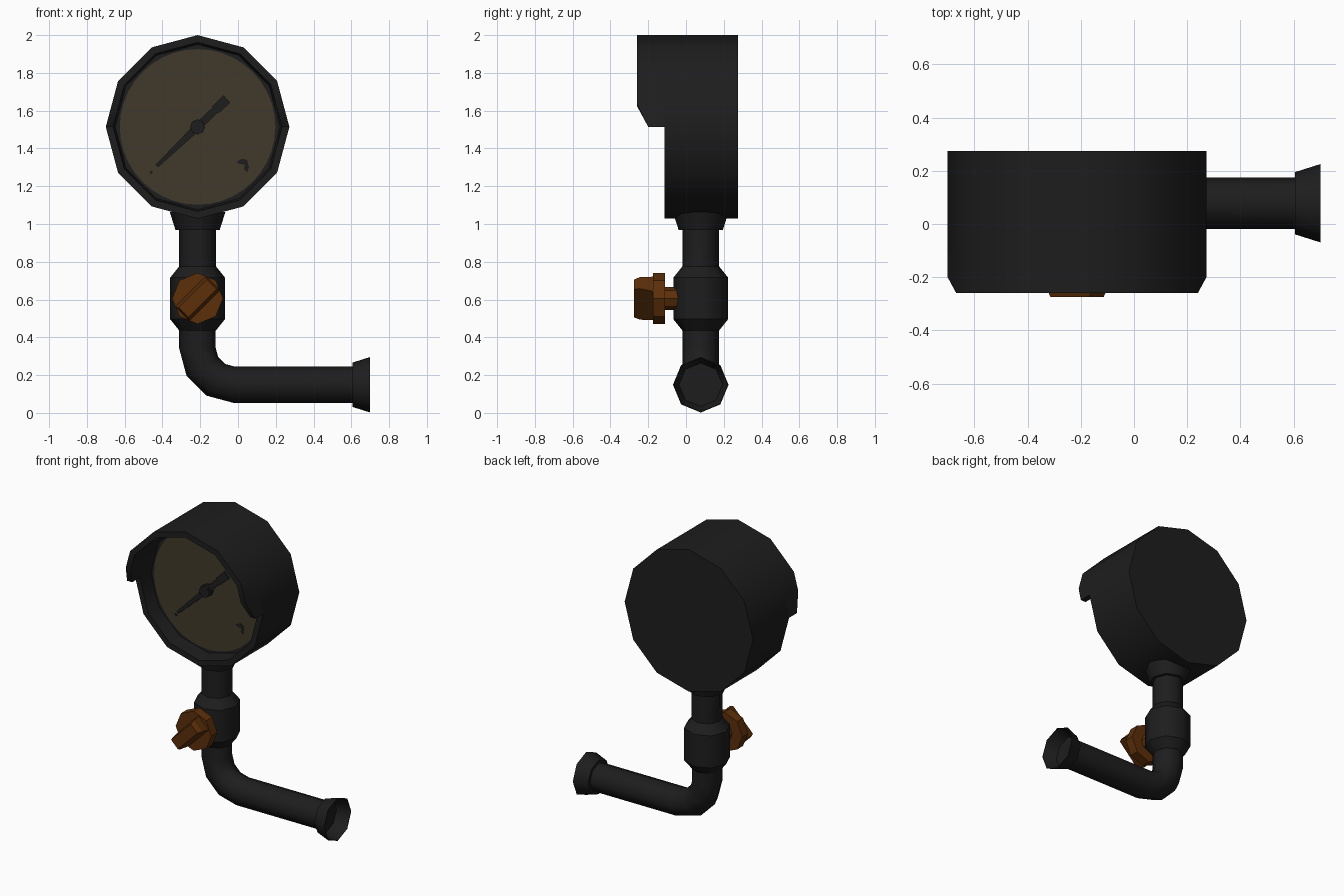
import bpy, bmesh, math
from mathutils import Vector, Matrix

if "Cube" in bpy.data.objects:
    bpy.data.objects.remove(bpy.data.objects["Cube"])

CX, CY = -0.214, 0.078      # pipe axis
GZ, PZ, VZ = 1.514, 0.149, 0.606   # heights of gauge, outlet pipe, valve
R = 0.486


def material(name, rgb):
    m = bpy.data.materials.new(name)
    m.diffuse_color = (*rgb, 1)
    m.use_nodes = True
    m.node_tree.nodes["Principled BSDF"].inputs["Base Color"].default_value = m.diffuse_color
    return m


BLACK = material("dark_metal", (0.0125, 0.0125, 0.0125))
DIAL = material("dial_tan", (0.053, 0.042, 0.024))
ORANGE = material("handle_orange", (0.108, 0.029, 0.003))


def finish(name, bm, mat, smooth=0, axis=None):
    """Make an object; edges above the angle or square to the axis stay sharp."""
    bmesh.ops.recalc_face_normals(bm, faces=bm.faces)
    for f in bm.faces:
        f.smooth = smooth > 0
    for e in bm.edges:
        along = e.verts[1].co - e.verts[0].co
        rim = axis and abs(along.normalized().dot(Vector(axis))) < 0.01
        e.smooth = not rim and e.calc_face_angle(0) < math.radians(smooth)
    me = bpy.data.meshes.new(name)
    bm.to_mesh(me)
    bm.free()
    me.materials.append(mat)
    ob = bpy.data.objects.new(name, me)
    bpy.context.collection.objects.link(ob)
    return ob


def loft(bm, rings):
    """Skin a list of vertex rings and cap both ends."""
    vs = [[bm.verts.new(p) for p in ring] for ring in rings]
    n = len(vs[0])
    for a, b in zip(vs, vs[1:]):
        for i in range(n):
            j = (i + 1) % n
            bm.faces.new((a[i], a[j], b[j], b[i]))
    bm.faces.new(vs[0])
    bm.faces.new(vs[-1])


def lathe(name, profile, n, origin, axis, mat, smooth=0):
    """Turn (radius, distance) pairs around an axis, with capped ends."""
    q = Vector(axis).to_track_quat('Z', 'Y')
    turn = [2 * math.pi * i / n for i in range(n)]
    rings = [[Vector(origin) + q @ Vector((r * math.cos(t), r * math.sin(t), h))
              for t in turn] for r, h in profile]
    bm = bmesh.new()
    loft(bm, rings)
    return finish(name, bm, mat, smooth, axis)


def plate(name, pts, y0, y1, mat):
    """Extrude an x-z outline, relative to the dial centre, along y."""
    bm = bmesh.new()
    loft(bm, [[(CX + x, y, GZ + z) for x, z in pts] for y in (y0, y1)])
    return finish(name, bm, mat)


FRONT = (0, -1, 0)

# gauge case: twelve-sided drum with a recessed front
lathe("gauge_case", [(R, -0.275), (R, 0.115), (0.447, 0.115), (0.437, 0.012)],
      12, (CX, 0, GZ), FRONT, BLACK, 35)

# hood over the upper half, with its lower front corners cut off
bm = bmesh.new()
rings = []
for a in [0, 15] + list(range(30, 151, 30)) + [165, 180]:
    k = math.cos(math.radians(15)) if a % 30 else 1
    front = -0.2 if a in (0, 180) else -0.26
    c, s = math.cos(math.radians(a)) * k, math.sin(math.radians(a)) * k
    rings.append([(CX + r * c, y, GZ + r * s) for r, y in
                  ((R, -0.115), (R, front), (0.447, front), (0.447, -0.115))])
loft(bm, rings)
finish("gauge_hood", bm, BLACK, 35)

# dial, needle, hub and painted marks
lathe("dial", [(0.412, 0.011), (0.412, 0.015)], 40, (CX, 0, GZ), FRONT, DIAL)
lathe("needle_hub", [(0.04, 0.012), (0.04, 0.06)], 8, (CX, 0, GZ), FRONT, BLACK)
d, p = Vector((-0.72, -0.69)), Vector((0.69, -0.72))
outline = [d * l + p * w for l, w in ((-0.215, 0.027), (-0.215, -0.027), (-0.13, -0.025),
           (-0.13, -0.019), (0, -0.02), (0.30, -0.009),
           (0.30, 0.009), (0, 0.02), (-0.13, 0.019), (-0.13, 0.025))]
plate("needle", outline, -0.03, -0.043, BLACK)
plate("dial_mark_right", [(0.205, -0.185), (0.235, -0.168), (0.262, -0.175), (0.272, -0.215),
      (0.262, -0.24), (0.245, -0.225), (0.25, -0.2), (0.22, -0.195)], -0.013, -0.017, BLACK)
plate("dial_mark_left", [(-0.255, -0.235), (-0.24, -0.23), (-0.238, -0.245),
      (-0.248, -0.252)], -0.013, -0.017, BLACK)

# pipe: vertical run, three-step elbow, horizontal run
path = [(CX, 1.06, 0)]
for a in (0, 30, 60, 90):
    t = math.radians(a)
    path.append((-0.02 - 0.195 * math.cos(t), 0.344 - 0.195 * math.sin(t), a))
path.append((0.61, PZ, 90))
bm = bmesh.new()
rings = []
for x, z, a in path:
    rot = Matrix.Rotation(math.radians(-a), 3, 'Y')
    rings.append([Vector((x, CY, z)) + rot @ Vector((0.097 * math.cos(i * math.pi / 4),
                  0.097 * math.sin(i * math.pi / 4), 0)) for i in range(8)])
loft(bm, rings)
finish("pipe", bm, BLACK, 50)

# flared collars: one open at the outlet, one under the gauge
flare = [(0.09, 0), (0.117, 0), (0.147, 0.095), (0.143, 0.095), (0.115, 0.006)]
lathe("outlet_flange", flare, 8, (0.605, CY, PZ), (1, 0, 0), BLACK, 50)
lathe("gauge_collar", flare, 8, (CX, CY, 0.968), (0, 0, 1), BLACK, 50)

# valve body
lathe("valve_body", [(0.097, -0.17), (0.145, -0.11), (0.145, 0.11), (0.097, 0.17)],
      8, (CX, CY, VZ), (0, 0, 1), BLACK, 50)

# valve handle: stem, disc and slanted grip
lathe("handle_stem", [(0.06, 0.02), (0.06, 0.115)], 8, (CX, 0, VZ), FRONT, ORANGE)
lathe("handle_disc", [(0.135, 0.11), (0.135, 0.175)], 8, (CX, 0, VZ), FRONT, ORANGE)
bm = bmesh.new()
u, v = Vector((1, 0, 1)).normalized(), Vector((-1, 0, 1)).normalized()
rings = []
for y, l, w in ((-0.17, 0.108, 0.055), (-0.245, 0.116, 0.043), (-0.275, 0.105, 0.036)):
    c = Vector((CX, y, VZ))
    rings.append([c + u * l * i + v * w * j for i, j in ((1, 1), (-1, 1), (-1, -1), (1, -1))])
loft(bm, rings)
finish("handle_grip", bm, ORANGE)
